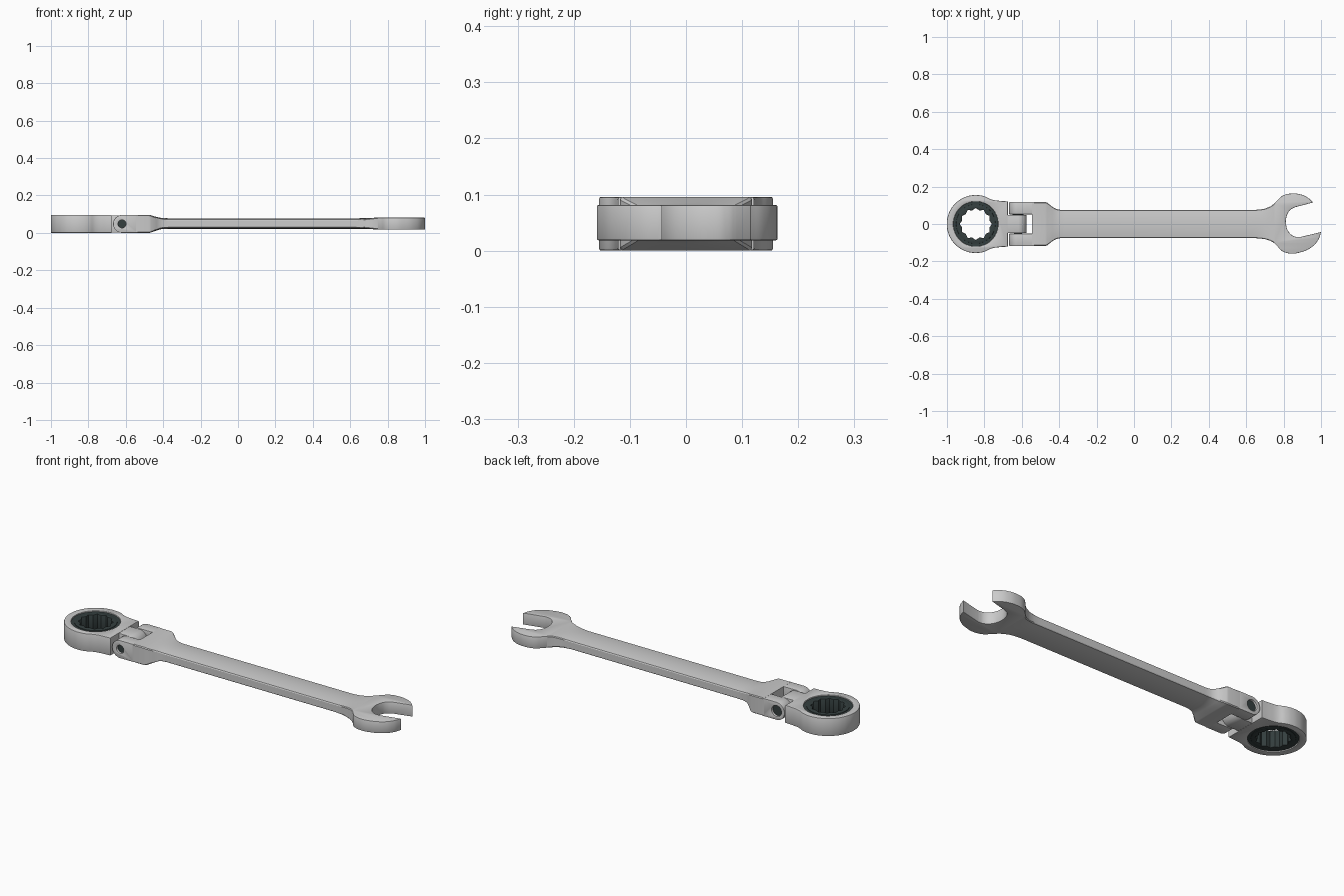
import bpy, bmesh
from math import sin, cos, pi, radians

if "Cube" in bpy.data.objects:
    bpy.data.objects.remove(bpy.data.objects["Cube"])

dark = bpy.data.materials.new("dark_steel")
dark.diffuse_color = (0.035, 0.05, 0.05, 1)
dark.use_nodes = True
dark.node_tree.nodes["Principled BSDF"].inputs["Base Color"].default_value = dark.diffuse_color


def arc(cx, cy, r, a0, a1, n):
    """Smooth profile points along an arc, angles in degrees."""
    return [(cx + r * cos(radians(a0 + (a1 - a0) * i / (n - 1))),
             cy + r * sin(radians(a0 + (a1 - a0) * i / (n - 1)))) for i in range(n)]


def circle(cx, cy, r):
    return arc(cx, cy, r, 0, 337.5, 16)


def clean(me):
    bm = bmesh.new()
    bm.from_mesh(me)
    bmesh.ops.remove_doubles(bm, verts=bm.verts, dist=1e-5)
    bmesh.ops.recalc_face_normals(bm, faces=bm.faces)
    bm.to_mesh(me)
    bm.free()


def prism(name, loops, loc, depth, bevel=0.0, upright=False, mat=None):
    """Extruded profile with holes; a point with a third value is a sharp corner."""
    cu = bpy.data.curves.new(name, 'CURVE')
    cu.dimensions = '2D'
    cu.fill_mode = 'BOTH'
    cu.resolution_u = 5
    cu.extrude = depth / 2 - bevel
    cu.bevel_depth = bevel
    cu.bevel_resolution = 1
    cu.offset = -bevel
    for loop in loops:
        sp = cu.splines.new('BEZIER')
        sp.bezier_points.add(len(loop) - 1)
        sp.use_cyclic_u = True
        for bp, p in zip(sp.bezier_points, loop):
            bp.co = (p[0], p[1], 0)
            h = 'VECTOR' if len(p) > 2 else 'AUTO'
            bp.handle_left_type = bp.handle_right_type = h
    ob = bpy.data.objects.new(name, cu)
    bpy.context.collection.objects.link(ob)
    ob.location = loc
    if upright:
        ob.rotation_euler = (pi / 2, 0, 0)
    bpy.ops.object.select_all(action='DESELECT')
    ob.select_set(True)
    bpy.context.view_layer.objects.active = ob
    bpy.ops.object.convert(target='MESH')
    ob = bpy.context.view_layer.objects.active
    clean(ob.data)
    if mat:
        ob.data.materials.clear()
        ob.data.materials.append(mat)
    return ob


# Ring head with round bore
HX, HR, ZC = -0.846, 0.155, 0.048
outline = [(-0.675, 0.121, 1), (-0.72, 0.124)] + arc(HX, 0, HR, 58, 302, 19) \
    + [(-0.72, -0.124), (-0.675, -0.121, 1)]
prism("ring_head", [outline, circle(HX, 0, 0.12)], (0, 0, ZC), 0.096, 0.004)

# Dark ratchet insert: retaining ring and twelve-point socket
prism("retaining_ring", [circle(HX, 0, 0.1205), circle(HX, 0, 0.104)],
      (0, 0, ZC), 0.084, 0, mat=dark)
star = [(HX + r * cos(pi * i / 12), r * sin(pi * i / 12), 1)
        for i, r in enumerate([0.086, 0.075] * 12)]
prism("socket_insert", [circle(HX, 0, 0.105), star], (0, 0, ZC), 0.09, 0.002, mat=dark)

# Hinge tongue on the head
PX = -0.62
tongue = [(-0.71, -0.046, 1), (PX, -0.046, 1)] + arc(PX, 0, 0.046, -80, 80, 9) \
    + [(PX, 0.046, 1), (-0.71, 0.046, 1)]
prism("hinge_tongue", [tongue], (0, 0, ZC), 0.098, 0.002, True)

# Fork arms with pivot holes and pin
for side, name, r in ((-1, "fork_arm_front", 0.021), (1, "fork_arm_back", 0.029)):
    arm = [(-0.535, 0.0475, 1), (PX, 0.0475, 1)] + arc(PX, 0, 0.0475, 100, 260, 9) \
        + [(PX, -0.0475, 1), (-0.535, -0.0475, 1)]
    prism(name, [arm, circle(PX, 0, r)], (0, side * 0.0845, ZC), 0.065, 0.002, True)
    prism(name.replace("fork_arm", "pivot_pin"), [circle(PX, 0, r + 0.001)],
          (0, side * 0.075, ZC), 0.06, 0, True, dark)

# Handle loft: x, +y width, -y width, crown half height, edge half height, centre z
stations = [
    (-0.545, 0.1175, 0.1175, 0.048, 0.048, 0.048),
    (-0.475, 0.1175, 0.1175, 0.048, 0.048, 0.048),
    (-0.465, 0.115, 0.115, 0.046, 0.045, 0.048),
    (-0.435, 0.091, 0.091, 0.036, 0.032, 0.049),
    (-0.415, 0.080, 0.080, 0.031, 0.025, 0.050),
    (-0.395, 0.076, 0.076, 0.029, 0.022, 0.050),
    (-0.37, 0.075, 0.075, 0.028, 0.021, 0.050),
    (0.63, 0.075, 0.075, 0.028, 0.021, 0.050),
    (0.67, 0.077, 0.077, 0.0285, 0.023, 0.050),
    (0.70, 0.082, 0.081, 0.0295, 0.026, 0.050),
    (0.73, 0.094, 0.090, 0.031, 0.030, 0.050),
    (0.755, 0.113, 0.105, 0.0313, 0.0313, 0.050),
    (0.775, 0.128, 0.122, 0.0313, 0.0313, 0.050),
]
ts = [-1, -0.96, -0.75, -0.5, -0.25, 0, 0.25, 0.5, 0.75, 0.96, 1]
bm = bmesh.new()
rings = []
for x, wp, wm, c, e, zc in stations:
    half = []
    for t in ts:
        h = e - 0.004 if abs(t) == 1 else e + (c - e) * (1 - t * t)
        half.append((t * (wp if t > 0 else wm), h))
    ring = [bm.verts.new((x, y, zc + h)) for y, h in half]
    ring += [bm.verts.new((x, y, zc - h)) for y, h in reversed(half)]
    rings.append(ring)
for a, b in zip(rings, rings[1:]):
    for i in range(len(a)):
        j = (i + 1) % len(a)
        bm.faces.new((a[i], a[j], b[j], b[i]))
bm.faces.new(rings[0])
# leave the jaw end open: it is buried where the neck narrows behind the mouth
bm.faces.new(rings[-1])
bmesh.ops.recalc_face_normals(bm, faces=bm.faces)
me = bpy.data.meshes.new("handle")
bm.to_mesh(me)
bm.free()
bpy.context.collection.objects.link(bpy.data.objects.new("handle", me))

# Open-end jaw, turned about 15 degrees
jaw = [
    (0.748, -0.101, 1), (0.765, -0.117), (0.788, -0.142), (0.834, -0.158),
    (0.888, -0.152), (0.95, -0.124), (0.986, -0.083), (1.0, -0.043, 1),
    (0.888, -0.07, 1), (0.856, -0.066), (0.829, -0.045), (0.813, 0.0),
    (0.819, 0.05), (0.836, 0.076), (0.862, 0.09, 1), (0.957, 0.115, 1),
    (0.932, 0.139), (0.895, 0.157), (0.845, 0.163), (0.798, 0.153),
    (0.768, 0.129), (0.748, 0.107, 1)]
prism("open_jaw", [jaw], (0, 0, 0.050), 0.063, 0.003)

# Smooth shading with crisp edges
bpy.ops.object.select_all(action='SELECT')
bpy.context.view_layer.objects.active = bpy.data.objects["handle"]
bpy.ops.object.shade_smooth_by_angle(angle=radians(30))
